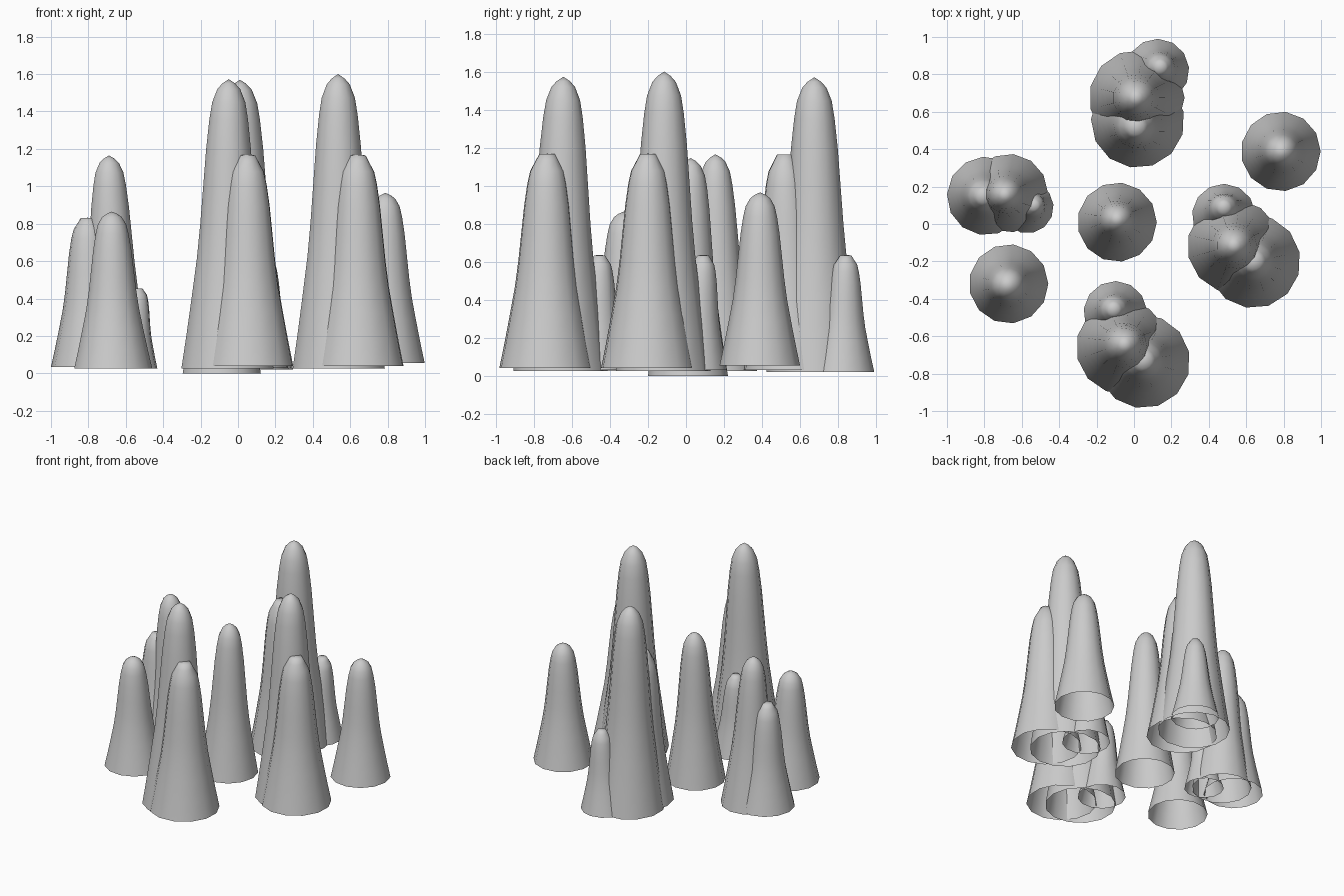
import bpy, math

if "Cube" in bpy.data.objects:
    bpy.data.objects.remove(bpy.data.objects["Cube"])

SIDES = 13
# (height fraction, radius fraction) from the open foot to the rounded shoulder
PROFILE = [(0, 1), (.12, .89), (.25, .78), (.38, .675), (.5, .605), (.63, .545),
           (.76, .485), (.86, .42), (.92, .36), (.965, .25)]


def spire(name, base, tip, radius, z0, z1, flat=False, turn=0.0):
    """Hollow, open-bottomed rock spire leaning from base to tip."""
    rings = PROFILE + ([(.998, .17)] if flat else [(.985, .14)])
    verts, faces = [], []
    for t, r in rings:
        cx = base[0] + (tip[0] - base[0]) * t
        cy = base[1] + (tip[1] - base[1]) * t
        for i in range(SIDES):
            a = turn + math.tau * i / SIDES
            verts.append((cx + radius * r * math.cos(a),
                          cy + radius * r * math.sin(a),
                          z0 + (z1 - z0) * t))
    for k in range(len(rings) - 1):
        for i in range(SIDES):
            j = (i + 1) % SIDES
            a, b = k * SIDES, (k + 1) * SIDES
            faces.append((a + i, a + j, b + j, b + i))
    # cap closing the tip
    verts.append((tip[0], tip[1], z1))
    last = (len(rings) - 1) * SIDES
    for i in range(SIDES):
        faces.append((last + i, last + (i + 1) % SIDES, len(verts) - 1))
    mesh = bpy.data.meshes.new(name)
    mesh.from_pydata(verts, [], faces)
    mesh.shade_smooth()
    obj = bpy.data.objects.new(name, mesh)
    bpy.context.collection.objects.link(obj)


# back cluster
spire("back_tall_spire", (.015, .675), (.01, .675), .255, .02, 1.57)
spire("back_medium_spire", (.02, .55), (.01, .52), .25, .03, 1.165, True, .2)
spire("back_small_spire", (.125, .82), (.14, .84), .17, .02, .635, True, .1)

# right cluster
spire("right_tall_spire", (.535, -.12), (.535, -.115), .25, .025, 1.6)
spire("right_medium_spire", (.64, -.2), (.64, -.2), .25, .04, 1.168, True, .2)
spire("right_small_spire", (.48, .045), (.48, .09), .17, .03, .635, True, .1)

# front cluster
spire("front_tall_spire", (-.06, -.66), (-.05, -.645), .25, .025, 1.573)
spire("front_medium_spire", (.05, -.735), (.05, -.73), .25, .04, 1.168, True, .2)
spire("front_small_spire", (-.10, -.475), (-.11, -.455), .17, .03, .635, True, .1)

# left cluster, smaller
spire("left_tall_spire", (-.67, .165), (-.69, .155), .21, .025, 1.165)
spire("left_medium_spire", (-.79, .15), (-.805, .15), .21, .035, .832, True, .2)
spire("left_small_spire", (-.57, .09), (-.535, .10), .14, .025, .455, True, .1)

# lone spires
spire("centre_spire", (-.09, .01), (-.09, .025), .212, 0, 1.145)
spire("right_lone_spire", (.785, .388), (.788, .39), .213, .055, .965)
spire("left_lone_spire", (-.67, -.32), (-.675, -.325), .212, .025, .865)
